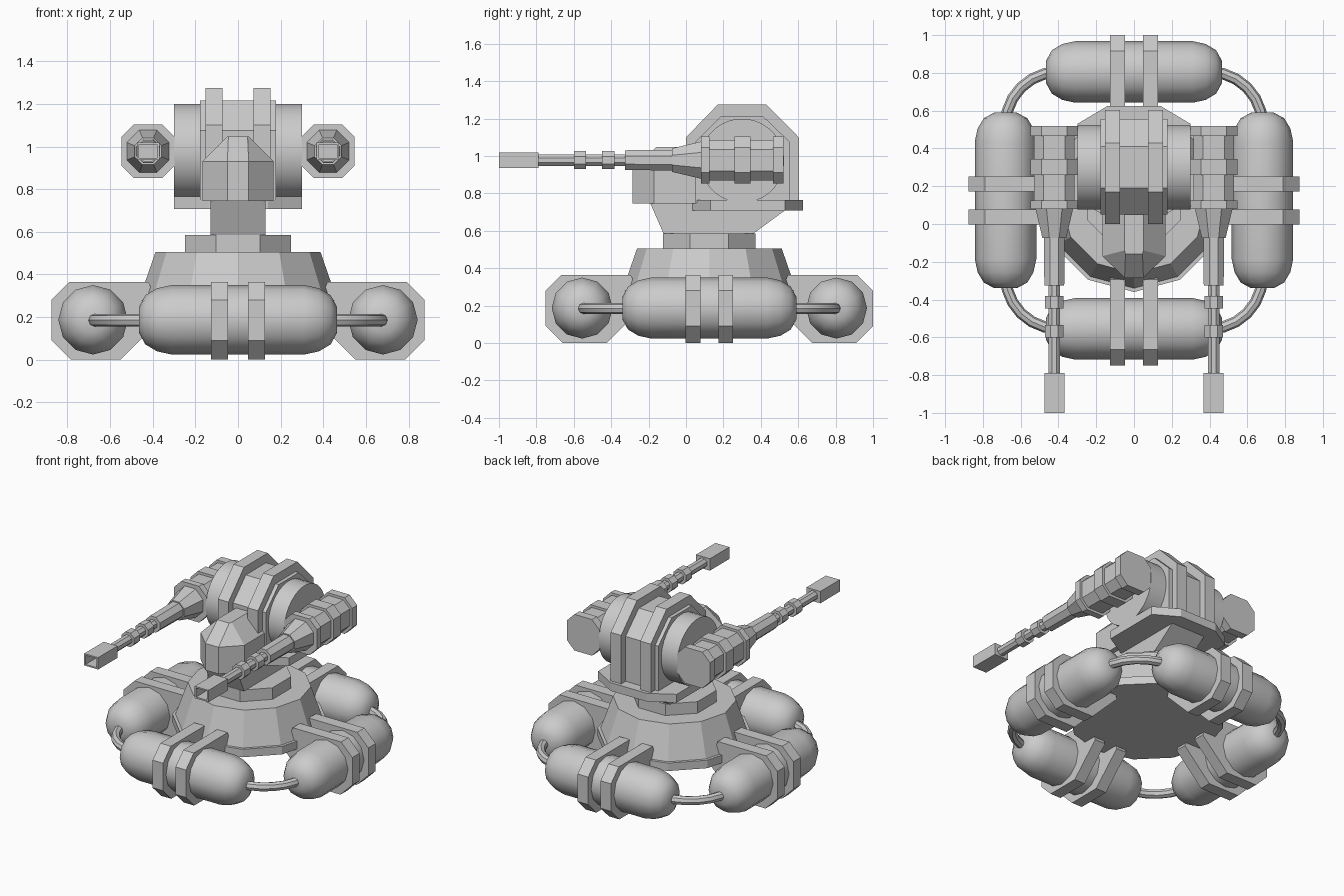
import bpy, bmesh, math
from mathutils import Matrix, Vector

if "Cube" in bpy.data.objects:
    bpy.data.objects.remove(bpy.data.objects["Cube"])

CY = 0.125                      # centre of the base in y


def loft(name, rings, smooth=False, mat=None):
    """Skin equal-length rings of points and cap both ends."""
    bm = bmesh.new()
    vr = [[bm.verts.new(p) for p in r] for r in rings]
    n = len(rings[0])
    for a, b in zip(vr, vr[1:]):
        for i in range(n):
            j = (i + 1) % n
            bm.faces.new((a[i], a[j], b[j], b[i]))
    bm.faces.new(vr[0][::-1])
    bm.faces.new(vr[-1])
    if mat:
        bm.transform(mat)
    bmesh.ops.recalc_face_normals(bm, faces=bm.faces)
    me = bpy.data.meshes.new(name)
    bm.to_mesh(me)
    bm.free()
    ob = bpy.data.objects.new(name, me)
    bpy.context.collection.objects.link(ob)
    if smooth:
        bpy.ops.object.select_all(action='DESELECT')
        ob.select_set(True)
        bpy.context.view_layer.objects.active = ob
        bpy.ops.object.shade_smooth_by_angle(angle=math.radians(40))
    return ob


def along(axis, p, t):
    return {'x': (t, p[0], p[1]), 'y': (p[0], t, p[1]), 'z': (p[0], p[1], t)}[axis]


def prism(name, pts, axis, a, b, mat=None):
    return loft(name, [[along(axis, p, t) for p in pts] for t in (a, b)], mat=mat)


def lathe(name, prof, axis, c, n, turn=0.0, smooth=False, mat=None):
    """prof = (radius, position along axis) pairs around the centre c."""
    rings = []
    for r, t in prof:
        rings.append([along(axis, (c[0] + r * math.cos(2 * math.pi * (i + turn) / n),
                                   c[1] + r * math.sin(2 * math.pi * (i + turn) / n)), t)
                      for i in range(n)])
    return loft(name, rings, smooth, mat)


def chamfered(cx, cy, hx, hy, c):
    return [(cx + x, cy + y) for x, y in (
        (-hx, -hy + c), (-hx + c, -hy), (hx - c, -hy), (hx, -hy + c),
        (hx, hy - c), (hx - c, hy), (-hx + c, hy), (-hx, hy - c))]


# Base pedestal and turntable
lathe("base_flange", [(0.485, 0.225), (0.485, 0.28)], 'z', (0, CY), 12)
lathe("base_cone", [(0.465, 0.28), (0.387, 0.505)], 'z', (0, CY), 12)
lathe("turntable", [(0.268, 0.505), (0.268, 0.585)], 'z', (0, CY), 8, 0.5)

# Four float tanks with clamp bands and link pipes
tank = [(0.06, -0.465), (0.115, -0.435), (0.148, -0.38), (0.163, -0.31)]
tank += [(r, -t) for r, t in reversed(tank)]
clamp = [(-0.875, 0.09), (-0.875, 0.28), (-0.79, 0.365), (-0.42, 0.365),
         (-0.35, 0.2), (-0.55, 0.0), (-0.785, 0.0)]
for k in range(4):
    m = Matrix.Translation((0, CY, 0)) @ Matrix.Rotation(k * math.pi / 2, 4, 'Z')
    lathe(f"float_tank_{k}", tank, 'x', (-0.68, 0.187), 12, smooth=True, mat=m)
    for s in (-1, 1):
        prism(f"tank_clamp_{k}_{s}", clamp, 'x', s * 0.0875 - 0.04, s * 0.0875 + 0.04, m)
    rings = []
    for i in range(7):
        d = Vector((math.cos(i * math.pi / 12), math.sin(i * math.pi / 12), 0))
        rings.append([Vector((0.4, 0.4, 0.185)) + d * (0.28 + 0.03 * math.cos(j * math.pi / 4))
                      + Vector((0, 0, 0.03 * math.sin(j * math.pi / 4))) for j in range(8)])
    loft(f"link_pipe_{k}", rings, True, m)

# Neck and turret plate
prism("neck", [(-0.12, 0.585), (0.36, 0.585), (0.53, 0.71), (0.53, 0.76),
               (-0.17, 0.76), (-0.19, 0.745)], 'x', -0.13, 0.13)
prism("turret_plate", [(0.3, 0.13), (0.3, 0.53), (0.14, 0.625), (-0.14, 0.625),
                       (-0.3, 0.53), (-0.3, 0.13), (-0.14, 0.035), (0.14, 0.035)],
      'z', 0.708, 0.765)

# Turret drum, core and raised ribs
lathe("turret_drum", [(0.225, -0.3), (0.225, 0.3)], 'x', (0.3, 0.975), 32, 0.5, smooth=True)
prism("turret_core", [(0.05, 0.75), (0.05, 1.075), (0.19, 1.215), (0.41, 1.215),
                      (0.555, 1.075), (0.555, 0.75)], 'x', -0.178, 0.178)
for s in (-1, 1):
    prism(f"turret_rib_{s}", [(0.09, 0.75), (0.0, 0.85), (0.0, 1.1), (0.17, 1.275), (0.43, 1.275),
                              (0.603, 1.1), (0.603, 0.75)], 'x', s * 0.113 - 0.04, s * 0.113 + 0.04)

# Faceted sensor head
foot = [(-0.167, 0.1), (-0.167, -0.17), (-0.05, -0.285),
        (0.05, -0.285), (0.167, -0.17), (0.167, 0.1)]
roof = [(-0.05, 0.1), (-0.05, -0.14), (-0.045, -0.16),
        (0.045, -0.16), (0.05, -0.14), (0.05, 0.1)]
loft("sensor_head", [[(x, y, 0.745) for x, y in foot], [(x, y, 0.93) for x, y in foot],
                     [(x, y, 1.047) for x, y in roof]])

# Twin guns
GZ = 0.978
for side, s in (("left", -1), ("right", 1)):
    gx = s * 0.422
    prism(f"{side}_gun_body", chamfered(gx, GZ, 0.108, 0.108, 0.05), 'y', 0.08, 0.5)
    for i, (a, b) in enumerate(((0.08, 0.125), (0.26, 0.345), (0.465, 0.52))):
        prism(f"{side}_gun_collar_{i}", chamfered(gx, GZ, 0.125, 0.125, 0.058), 'y', a, b)
    lathe(f"{side}_gun_cone", [(0.11, 0.09), (0.068, -0.075)], 'y', (gx, GZ), 8, 0.5)
    lathe(f"{side}_gun_sleeve", [(0.06, -0.07), (0.057, -0.325)], 'y', (gx, GZ), 8, 0.5)
    lathe(f"{side}_barrel", [(0.033, -0.32), (0.033, -0.8)], 'y', (gx, GZ), 8, 0.5)
    for i, y in enumerate((-0.415, -0.567)):
        lathe(f"{side}_barrel_ring_{i}", [(0.052, y - 0.033), (0.052, y + 0.033)],
              'y', (gx, GZ), 8, 0.5)
    # hollow muzzle: outer shell turns back into its bore
    rings = []
    for hx, hz, y in ((0.053, 0.041, -0.788), (0.053, 0.041, -1.0),
                      (0.042, 0.031, -1.0), (0.042, 0.031, -0.86)):
        rings.append([(gx + a * hx, y, GZ + b * hz)
                      for a, b in ((-1, -1), (1, -1), (1, 1), (-1, 1))])
    loft(f"{side}_muzzle", rings)
